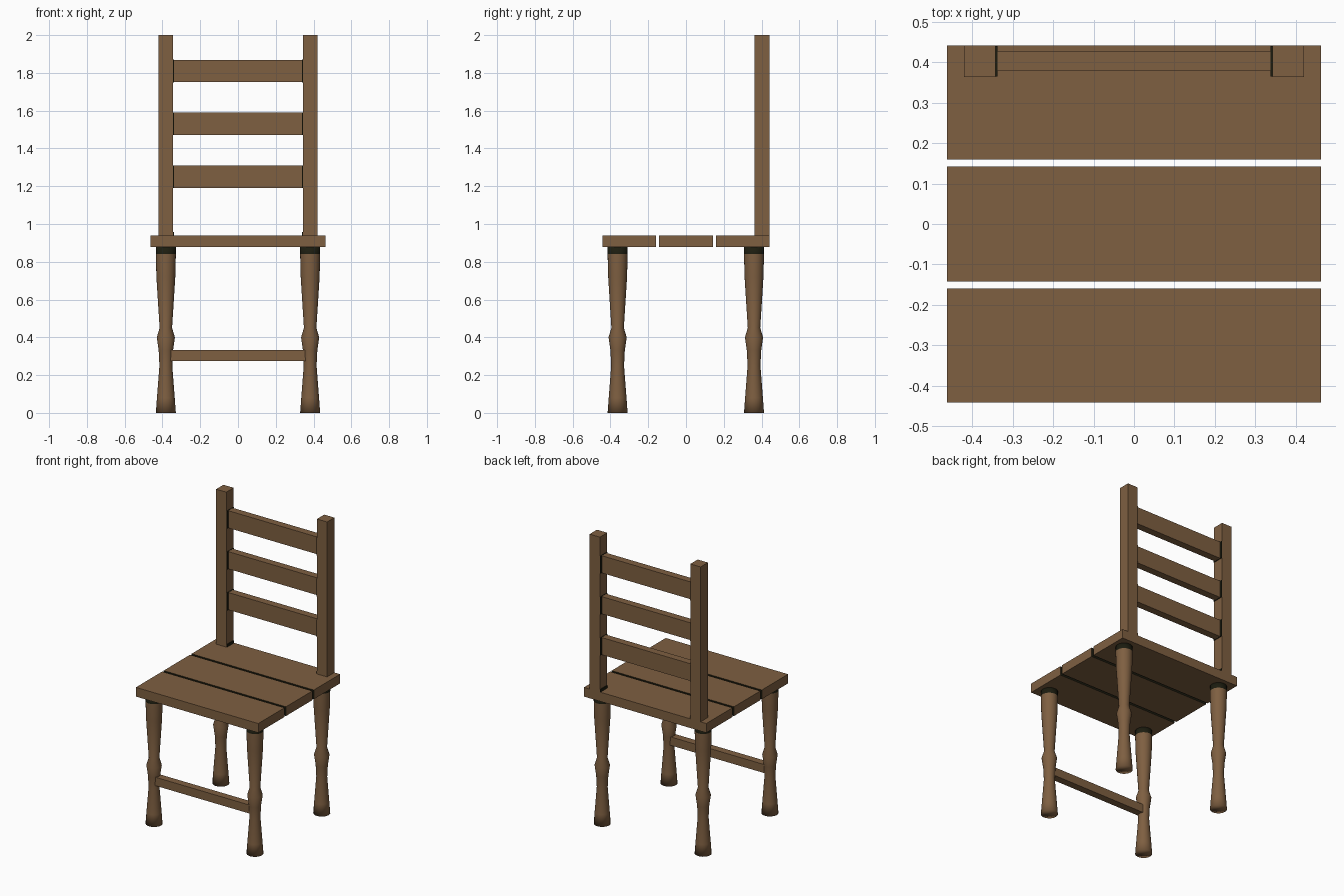
import bpy, bmesh, math
from mathutils import Matrix

cube = bpy.data.objects.get("Cube")
if cube:
    bpy.data.objects.remove(cube, do_unlink=True)


def make_material(name, rgb):
    mat = bpy.data.materials.new(name)
    mat.use_nodes = True
    color = (*rgb, 1)
    mat.diffuse_color = color
    bsdf = next(n for n in mat.node_tree.nodes if n.type == "BSDF_PRINCIPLED")
    bsdf.inputs["Base Color"].default_value = color
    bsdf.inputs["Roughness"].default_value = 0.8
    return mat


wood = make_material("brown wood", (0.21, 0.115, 0.053))
dark = make_material("dark joint", (0.012, 0.012, 0.005))


def add_object(name, bm, mats):
    bmesh.ops.recalc_face_normals(bm, faces=bm.faces)
    mesh = bpy.data.meshes.new(name)
    bm.to_mesh(mesh)
    bm.free()
    for mat in mats:
        mesh.materials.append(mat)
    obj = bpy.data.objects.new(name, mesh)
    bpy.context.collection.objects.link(obj)
    return obj


def box(name, xs, ys, zs, mats=(wood,), is_dark=None):
    """Box between limits; is_dark(face) picks faces for the second material."""
    bm = bmesh.new()
    bmesh.ops.create_cube(bm, size=1)
    for v in bm.verts:
        v.co = [(lo + hi) / 2 + c * (hi - lo) for c, (lo, hi) in zip(v.co, (xs, ys, zs))]
    bm.normal_update()
    if is_dark:
        for f in bm.faces:
            f.material_index = int(is_dark(f))
    return add_object(name, bm, mats)


def mirrored(lo, hi, side):
    return tuple(sorted((lo * side, hi * side)))


def turned_leg(name, x, y, sides=24):
    """Turned leg from stacked rings, with a dark collar under the seat."""
    profile = [(0.053, 0), (0.047, 0.08), (0.034, 0.25), (0.038, 0.33), (0.048, 0.4),
               (0.033, 0.45), (0.05, 0.72), (0.053, 0.84), (0.053, 0.88)]
    bm = bmesh.new()
    rings = []
    for r, z in profile:
        ring = bmesh.ops.create_circle(bm, segments=sides, radius=r,
                                       matrix=Matrix.Translation((x, y, z)))["verts"]
        rings.append(ring)
    for lower, upper in zip(rings, rings[1:]):
        for i in range(sides):
            j = (i + 1) % sides
            face = bm.faces.new((lower[i], lower[j], upper[j], upper[i]))
            face.material_index = int(upper is rings[-1])
    bm.faces.new(rings[0])
    bm.faces.new(rings[-1])
    for f in bm.faces:
        f.smooth = True
    return add_object(name, bm, (wood, dark))


# Seat planks, dark inside the gaps
for name, y0, y1 in (("front", -0.442, -0.159), ("middle", -0.142, 0.142), ("back", 0.159, 0.442)):
    box(f"seat_plank_{name}", (-0.463, 0.463), (y0, y1), (0.877, 0.94), (wood, dark),
        lambda f: abs(f.normal.y) > 0.5 and abs(f.calc_center_median().y) < 0.3)

slat_heights = (1.25, 1.53, 1.81)

for side, label in ((1, "left"), (-1, "right")):
    # Legs
    turned_leg(f"front_leg_{label}", side * 0.382, -0.362)
    turned_leg(f"back_leg_{label}", side * 0.382, 0.36)
    # Back post with dark joints on its inner face
    box(f"back_post_{label}", mirrored(0.343, 0.42, side), (0.363, 0.442), (0.94, 2))
    joint_x = mirrored(0.338, 0.343, side)
    box(f"post_foot_joint_{label}", joint_x, (0.365, 0.44), (0.94, 0.958), (dark,))
    for i, z in enumerate(slat_heights, 1):
        box(f"slat_joint_{label}_{i}", joint_x, (0.365, 0.44), (z - 0.06, z + 0.06), (dark,))

# Back slats
for i, z in enumerate(slat_heights, 1):
    box(f"back_slat_{i}", (-0.345, 0.345), (0.378, 0.428), (z - 0.059, z + 0.059))

# Front stretcher
box("front_stretcher", (-0.36, 0.36), (-0.387, -0.337), (0.275, 0.333))
